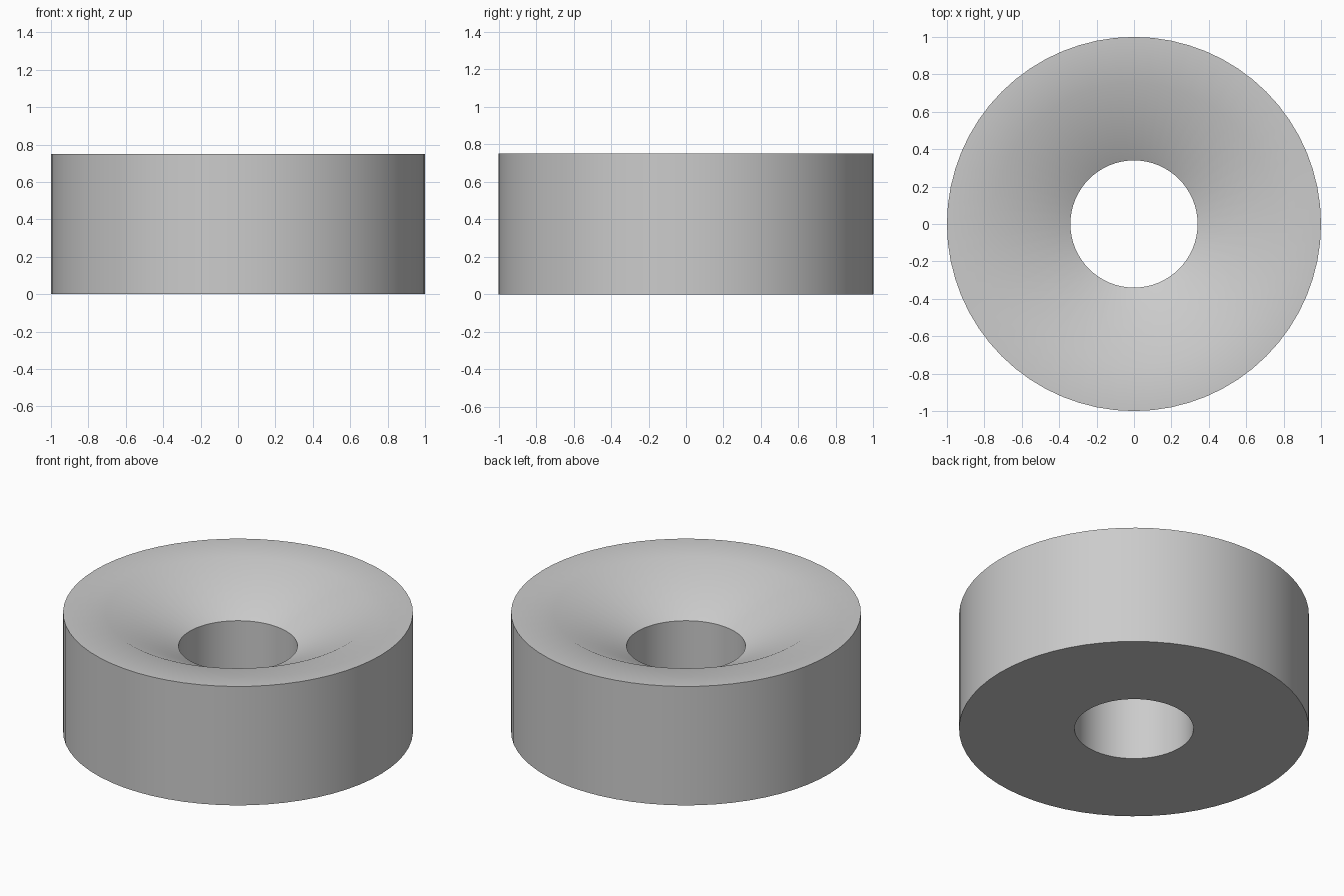
import bpy
import bmesh
from math import cos, sin, tau, radians

SEGMENTS = 64
# Cross-section (radius, height), walked from the bore up over the rim and down the wall
PROFILE = [(0.34, 0), (0.34, 0.54), (0.755, 0.75), (1, 0.75), (1, 0)]

cube = bpy.data.objects.get("Cube")
if cube:
    bpy.data.objects.remove(cube, do_unlink=True)

# Single flat grey
grey = bpy.data.materials.new("light_grey")
grey.use_nodes = True
colour = (0.6, 0.6, 0.6, 1)
grey.diffuse_color = colour
grey.node_tree.nodes["Principled BSDF"].inputs["Base Color"].default_value = colour

# Countersunk ring: one loop of vertices per profile point, bridged into quads
bm = bmesh.new()
loops = [[bm.verts.new((r * cos(tau * i / SEGMENTS), r * sin(tau * i / SEGMENTS), z))
          for i in range(SEGMENTS)] for r, z in PROFILE]
for k, lower in enumerate(loops):
    upper = loops[(k + 1) % len(loops)]
    for i in range(SEGMENTS):
        j = (i + 1) % SEGMENTS
        bm.faces.new((lower[i], lower[j], upper[j], upper[i]))
bmesh.ops.recalc_face_normals(bm, faces=bm.faces)

mesh = bpy.data.meshes.new("countersunk_ring")
bm.to_mesh(mesh)
bm.free()
mesh.materials.append(grey)
ring = bpy.data.objects.new("countersunk_ring", mesh)
bpy.context.collection.objects.link(ring)

# Smooth walls, sharp rims
bpy.ops.object.select_all(action='DESELECT')
ring.select_set(True)
bpy.context.view_layer.objects.active = ring
bpy.ops.object.shade_smooth_by_angle(angle=radians(30))
